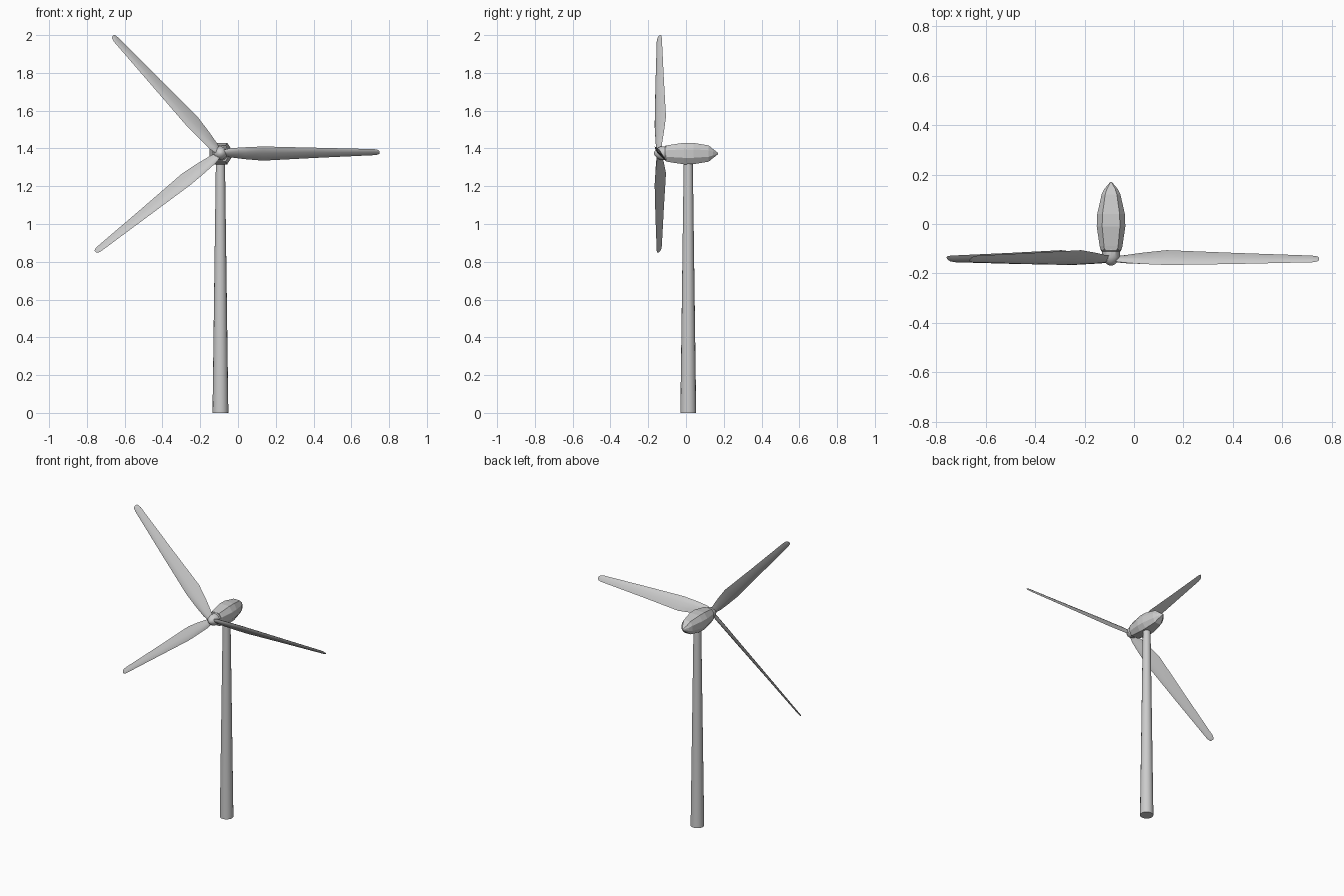
import bpy, bmesh, math
from mathutils import Vector

if "Cube" in bpy.data.objects:
    bpy.data.objects.remove(bpy.data.objects["Cube"])

CX, HUB_Y, HUB_Z = -0.093, -0.14, 1.375


def loft(name, rings, smooth=30):
    """Skin a list of equal-sized vertex rings and cap both ends."""
    bm = bmesh.new()
    loops = [[bm.verts.new(p) for p in ring] for ring in rings]
    n = len(loops[0])
    for a, b in zip(loops, loops[1:]):
        for i in range(n):
            j = (i + 1) % n
            bm.faces.new((a[i], a[j], b[j], b[i]))
    bm.faces.new(loops[0])
    bm.faces.new(loops[-1])
    bmesh.ops.recalc_face_normals(bm, faces=bm.faces)
    me = bpy.data.meshes.new(name)
    bm.to_mesh(me)
    bm.free()
    ob = bpy.data.objects.new(name, me)
    bpy.context.collection.objects.link(ob)
    if smooth:
        bpy.ops.object.select_all(action='DESELECT')
        ob.select_set(True)
        bpy.context.view_layer.objects.active = ob
        bpy.ops.object.shade_smooth_by_angle(angle=math.radians(smooth))
    return ob


def circle(r, n):
    return [(r * math.cos(2 * math.pi * i / n), r * math.sin(2 * math.pi * i / n)) for i in range(n)]


# Tapered tower
loft("tower", [[(CX + x, 0.012 + y, z) for x, y in circle(r, 16)]
               for z, r in ((0, 0.042), (1.335, 0.024))])

# Nacelle: chamfered octagon sections along y (y, half width, half height)
OCT = [(1, .4), (.62, 1), (-.62, 1), (-1, .4), (-1, -.4), (-.62, -1), (.62, -1), (1, -.4)]
loft("nacelle", [[(CX + u * w, y, 1.373 + v * h) for u, v in OCT] for y, w, h in (
    (-0.105, 0.042, 0.042), (-0.09, 0.046, 0.045), (-0.01, 0.058, 0.057),
    (0.04, 0.056, 0.056), (0.12, 0.038, 0.043), (0.142, 0.027, 0.025), (0.17, 0.003, 0.003))],
    smooth=0)

# Hub collar and rounded spinner
loft("spinner", [[(CX + x, y, HUB_Z + z) for x, z in circle(r, 12)] for y, r in (
    (-0.09, 0.041), (-0.107, 0.041), (-0.112, 0.036), (-0.135, 0.036),
    (-0.152, 0.027), (-0.164, 0.015), (-0.169, 0.004))])

# Blades: stations (radius, front edge y, t, back edge y, t, thickness)
STATIONS = (
    (0.020, -0.012, 0.018, 0.012, -0.014, 0.020),
    (0.050, -0.016, 0.026, 0.013, -0.022, 0.020),
    (0.130, -0.022, 0.031, 0.024, -0.032, 0.018),
    (0.225, -0.026, 0.035, 0.034, -0.040, 0.016),
    (0.500, -0.022, 0.028, 0.023, -0.026, 0.013),
    (0.815, -0.015, 0.020, 0.012, -0.012, 0.009),
    (0.835, -0.012, 0.016, 0.009, -0.009, 0.007),
    (0.843, -0.006, 0.009, 0.004, -0.003, 0.004),
)
# Lens section (position along chord, offset in half thicknesses)
LENS = ((0, 0), (.12, .7), (.4, 1), (.75, .6), (1, 0), (.75, -.6), (.4, -1), (.12, -.7))


def blade(name, degrees):
    a = math.radians(degrees)
    out = Vector((math.cos(a), 0, math.sin(a)))
    tan = Vector((-math.sin(a), 0, math.cos(a)))
    hub = Vector((CX, HUB_Y, HUB_Z))
    rings = []
    for r, fy, ft, by, bt, thick in STATIONS:
        front, chord = Vector((fy, ft)), Vector((by - fy, bt - ft))
        normal = Vector((-chord.y, chord.x)).normalized()
        ring = []
        for s, o in LENS:
            p = front + chord * s + normal * (o * thick / 2)
            ring.append(hub + out * r + Vector((0, p.x, 0)) + tan * p.y)
        rings.append(ring)
    loft(name, rings, 40)


for name, angle in (("blade_right", 0.1), ("blade_upper", 132.3), ("blade_lower", 218.0)):
    blade(name, angle)
